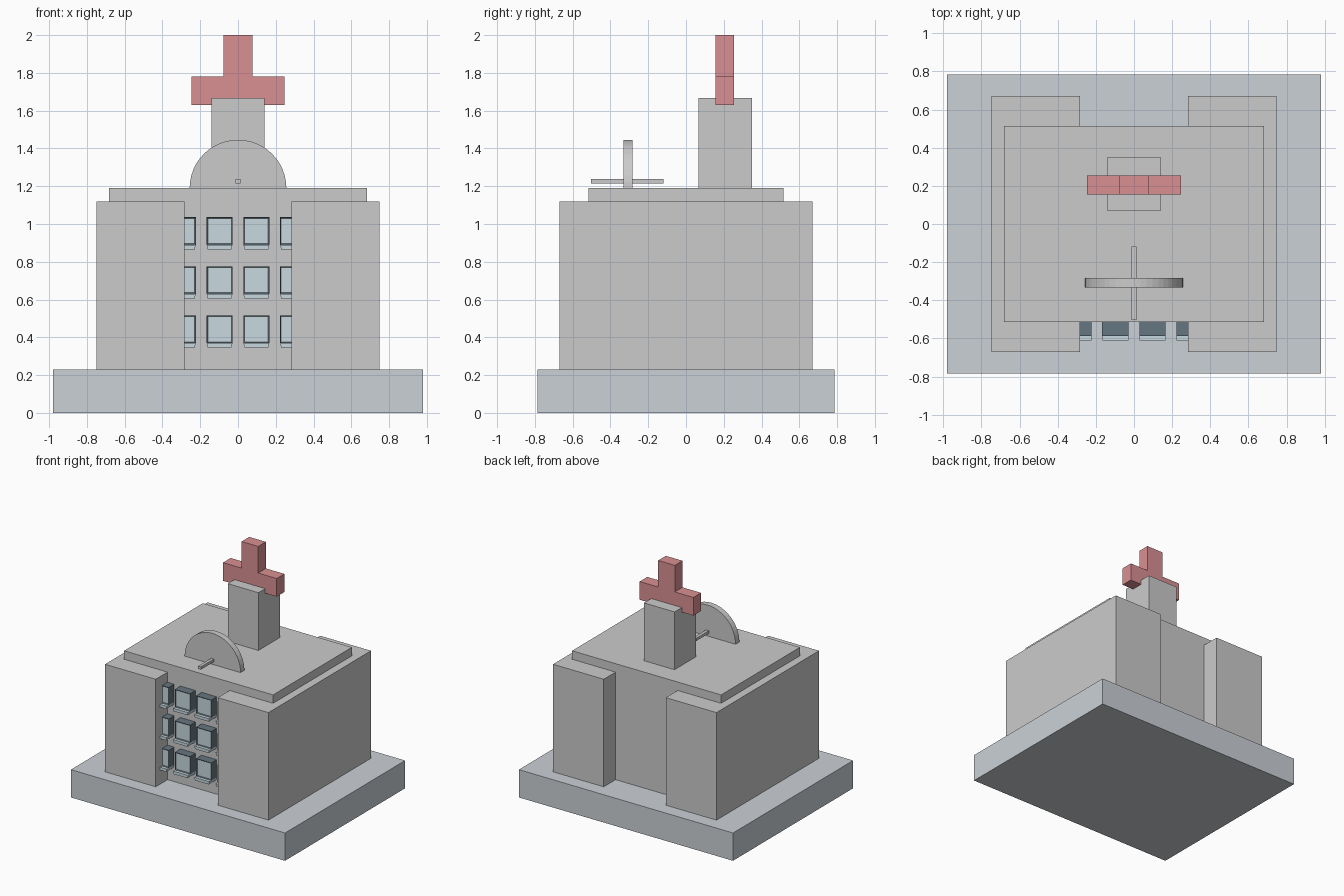
import bpy, bmesh, math

if "Cube" in bpy.data.objects:
    bpy.data.objects.remove(bpy.data.objects["Cube"])


def material(name, rgb):
    m = bpy.data.materials.new(name)
    m.diffuse_color = (*rgb, 1)
    m.use_nodes = True
    m.node_tree.nodes["Principled BSDF"].inputs["Base Color"].default_value = m.diffuse_color
    return m


RED = material("red", (0.7, 0.28, 0.29))
SLATE = material("slate", (0.6, 0.64, 0.68))
DARK = material("dark_frame", (0.13, 0.18, 0.22))
GLASS = material("glass", (0.58, 0.70, 0.75))


def finish(name, bm, mats=()):
    bmesh.ops.recalc_face_normals(bm, faces=bm.faces[:])
    me = bpy.data.meshes.new(name)
    bm.to_mesh(me)
    bm.free()
    for m in mats:
        me.materials.append(m)
    ob = bpy.data.objects.new(name, me)
    bpy.context.collection.objects.link(ob)
    return ob


def box_mesh(x, y, z):
    """Box from (min, max) ranges."""
    bm = bmesh.new()
    bmesh.ops.create_cube(bm, size=1)
    for v in bm.verts:
        v.co = [lo + (c + 0.5) * (hi - lo) for c, (lo, hi) in zip(v.co, (x, y, z))]
    return bm


def box(name, x, y, z, *mats):
    return finish(name, box_mesh(x, y, z), mats)


# Plinth and building masses
box("base", (-0.98, 0.98), (-0.785, 0.785), (0, 0.23), SLATE)
box("core", (-0.682, 0.682), (-0.515, 0.515), (0.23, 1.19))
wing = box("side_wings", (0.284, 0.748), (-0.67, 0.67), (0.23, 1.12))
wing.modifiers.new("Mirror", 'MIRROR').use_mirror_merge = False

# Roof tower with the cross set into its top
box("tower", (-0.14, 0.14), (0.067, 0.35), (1.19, 1.668))
box("cross_upright", (-0.076, 0.076), (0.155, 0.255), (1.41, 2.0), RED)
box("cross_arm", (-0.246, 0.246), (0.155, 0.255), (1.63, 1.78), RED)

# Round roof disc, half sunk in the roof, with a rod through it
bpy.ops.mesh.primitive_cylinder_add(vertices=48, radius=0.256, depth=0.05,
                                    location=(0, -0.307, 1.19),
                                    rotation=(math.pi / 2, 0, 0))
bpy.context.object.name = "roof_disc"
box("disc_rod", (-0.0125, 0.0125), (-0.503, -0.118), (1.215, 1.238))

# Windows: dark frame, slightly recessed glass, tapered sill
for row in range(3):
    for col in range(4):
        cx, z0 = -0.292 + 0.1945 * col, 0.37 + 0.26 * row
        bm = box_mesh((cx - 0.069, cx + 0.069), (-0.587, -0.51), (z0, z0 + 0.146))
        bm.normal_update()
        front = min(bm.faces, key=lambda f: f.calc_center_median().y)
        bmesh.ops.inset_region(bm, faces=[front], thickness=0.009, depth=-0.006)
        front.material_index = 1
        finish(f"window_{row}_{col}", bm, (DARK, GLASS))

        bm = box_mesh((cx - 0.068, cx + 0.068), (-0.612, -0.51), (z0 - 0.024, z0))
        for v in bm.verts:
            if v.co.z < z0 - 0.01:
                v.co.x = cx + (v.co.x - cx) * 0.93
        finish(f"sill_{row}_{col}", bm, (GLASS,))
